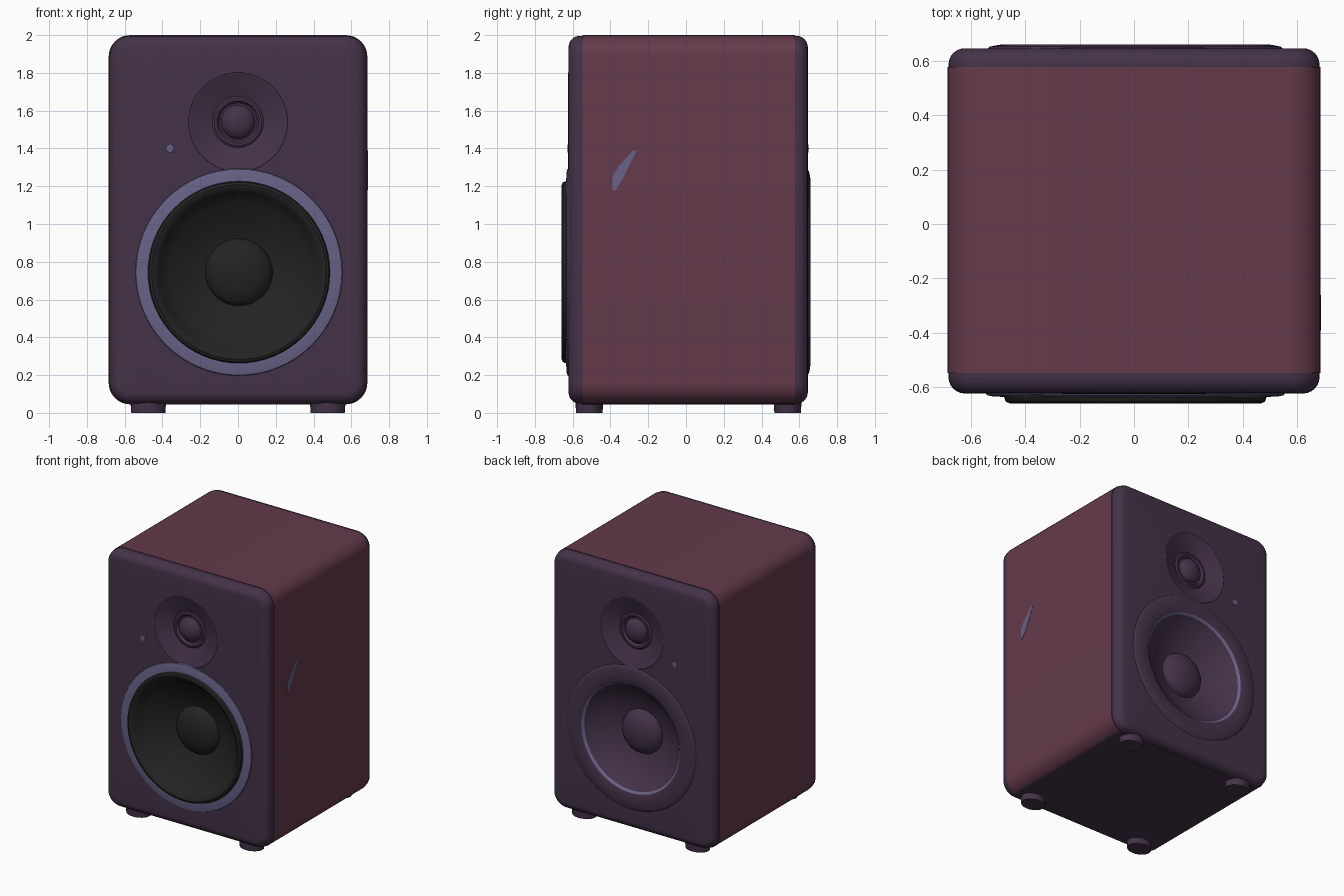
import bpy, bmesh, math
from mathutils import Vector

if "Cube" in bpy.data.objects:
    bpy.data.objects.remove(bpy.data.objects["Cube"])


def material(name, rgb):
    lin = [((c / 255 + 0.055) / 1.055) ** 2.4 for c in rgb]
    m = bpy.data.materials.new(name)
    m.diffuse_color = (*lin, 1)
    m.use_nodes = True
    m.node_tree.nodes["Principled BSDF"].inputs["Base Color"].default_value = m.diffuse_color
    return m


MAROON = material("maroon", (100, 58, 75))
PURPLE = material("dark purple", (68, 50, 72))
BLUE = material("slate blue", (104, 98, 135))
BLACK = material("black", (35, 35, 35))


def finish(bm, name, mats, angle=35):
    me = bpy.data.meshes.new(name)
    bm.to_mesh(me)
    bm.free()
    for m in mats:
        me.materials.append(m)
    me.set_sharp_from_angle(angle=math.radians(angle))
    ob = bpy.data.objects.new(name, me)
    bpy.context.collection.objects.link(ob)
    return ob


Y_FRONT, Y_BACK = -0.622, 0.645
WOOFER, TWEETER = (0.005, 0.745), (0.0, 1.54)


# Cabinet: rounded rectangle lofted from front to back, with driver openings
def section(bm, y, inset):
    w, h, r = 0.685 - inset, 0.9775 - inset, 0.115 - inset
    verts = []
    for q, (sx, sz) in enumerate([(1, 1), (-1, 1), (-1, -1), (1, -1)]):
        for k in range(9):
            a = math.pi / 2 * (q + k / 8)
            verts.append(bm.verts.new((sx * (w - r) + r * math.cos(a), y,
                                       1.0225 + sz * (h - r) + r * math.sin(a))))
    return verts


def circle_edges(bm, centre, r, y, n=64):
    vs = [bm.verts.new((centre[0] + r * math.cos(2 * math.pi * i / n), y,
                        centre[1] + r * math.sin(2 * math.pi * i / n))) for i in range(n)]
    return [bm.edges.new((vs[i], vs[(i + 1) % n])) for i in range(n)]


def cabinet():
    R, arc = 0.06, [math.pi / 12 * k for k in range(7)]
    path = [(Y_FRONT + R * (1 - math.cos(t)), 0.004 + R * (1 - math.sin(t))) for t in arc]
    path += [(-0.547, 0.004), (-0.547, 0), (0.577, 0), (0.577, 0.004)]
    path += [(Y_BACK - R * (1 - math.cos(t)), 0.004 + R * (1 - math.sin(t))) for t in reversed(arc)]
    bm = bmesh.new()
    rings = [section(bm, y, i) for y, i in path]
    n = len(rings[0])
    for a, b in zip(rings, rings[1:]):
        for i in range(n):
            j = (i + 1) % n
            bm.faces.new((a[i], a[j], b[j], b[i]))
    for ring, y in ((rings[0], Y_FRONT), (rings[-1], Y_BACK)):
        edges = [bm.edges.get((ring[i], ring[(i + 1) % n])) for i in range(n)]
        edges += circle_edges(bm, WOOFER, 0.5, y) + circle_edges(bm, TWEETER, 0.255, y)
        bmesh.ops.triangle_fill(bm, edges=edges, use_beauty=True, normal=(0, 1, 0))
    bmesh.ops.recalc_face_normals(bm, faces=bm.faces)
    bm.normal_update()
    if sum(f.normal.dot(f.calc_center_median() - Vector((0, 0, 1))) for f in bm.faces) < 0:
        bmesh.ops.reverse_faces(bm, faces=bm.faces)
        bm.normal_update()
    for f in bm.faces:
        y = f.calc_center_median().y
        f.smooth = abs(f.normal.y) < 0.9999
        wrap = -0.547 < y < 0.577 and f.normal.z > -0.95
        f.material_index = 0 if wrap else 1
    finish(bm, "cabinet", [MAROON, PURPLE])


# Round parts: profile of (radius, height above baffle, material of the next band)
def lathe(name, centre, side, profile, mats, n=64):
    base = Y_FRONT if side < 0 else Y_BACK
    bm = bmesh.new()
    rings = []
    for r, d, _ in profile:
        count = 1 if r == 0 else n
        rings.append([bm.verts.new((centre[0] + r * math.cos(2 * math.pi * i / n), base + side * d,
                                    centre[1] + r * math.sin(2 * math.pi * i / n)))
                      for i in range(count)])
    for (a, b), (_, _, m) in zip(zip(rings, rings[1:]), profile):
        for i in range(n):
            j = (i + 1) % n
            f = bm.faces.new((a[i], a[j], b[0]) if len(b) == 1 else (a[i], a[j], b[j], b[i]))
            f.material_index, f.smooth = m, True
    bm.normal_update()
    if sum(f.normal.y * f.calc_area() for f in bm.faces) * side < 0:
        bmesh.ops.reverse_faces(bm, faces=bm.faces)
    finish(bm, name, mats)


def dome(r, low, high, m):
    return [(r * math.cos(math.pi / 16 * k) if k < 8 else 0,
             low + (high - low) * math.sin(math.pi / 16 * k), m) for k in range(9)]


cabinet()

# Front woofer: blue trim ring, black surround, cone and dust cap
lathe("front_woofer", WOOFER, -1,
      [(0.55, -0.004, 0), (0.545, 0.006, 0), (0.53, 0.010, 0), (0.482, 0.013, 1),
       (0.476, 0.030, 1), (0.462, 0.036, 1), (0.445, 0.032, 1), (0.425, 0.012, 1),
       (0.405, -0.018, 1), (0.37, -0.045, 1), (0.28, -0.095, 1), (0.19, -0.14, 1)]
      + dome(0.178, -0.142, -0.065, 1), [BLUE, BLACK])

# Rear woofer: purple with a thin blue line
lathe("rear_woofer", WOOFER, 1,
      [(0.545, -0.004, 0), (0.535, 0.006, 0), (0.515, 0.010, 0), (0.49, 0.014, 0),
       (0.42, 0.014, 0), (0.412, 0.010, 1), (0.398, -0.004, 0), (0.37, -0.035, 0),
       (0.28, -0.09, 0), (0.175, -0.135, 0)]
      + dome(0.165, -0.137, -0.055, 0), [PURPLE, BLUE])

# Tweeters, power lights and feet on both sides
for side, label in ((-1, "front"), (1, "rear")):
    lathe(label + "_tweeter", TWEETER, side,
          [(0.268, -0.001, 0), (0.262, 0.002, 0), (0.25, -0.004, 0), (0.19, -0.022, 0),
           (0.135, -0.045, 0), (0.125, -0.038, 0), (0.112, -0.038, 0), (0.1, -0.055, 0)]
          + dome(0.09, -0.055, 0.0, 0), [PURPLE])
    lathe(label + "_light", (-0.36, 1.40), side,
          [(0.023, -0.002, 0), (0.021, 0.004, 0), (0, 0.005, 0)], [BLUE], 16)
    for sx in (-1, 1):
        bm = bmesh.new()
        bmesh.ops.create_cone(bm, cap_ends=True, segments=24, radius1=0.09, radius2=0.096, depth=0.08)
        bmesh.ops.scale(bm, vec=(1, 0.78, 1), verts=bm.verts)
        bmesh.ops.translate(bm, vec=(sx * 0.475, -0.512 if side < 0 else 0.538, 0.04), verts=bm.verts)
        for f in bm.faces:
            f.smooth = abs(f.normal.z) < 0.9
        finish(bm, label + ("_left_foot" if sx < 0 else "_right_foot"), [PURPLE])

# Blue mark on the right side
bm = bmesh.new()
mark = [(-0.39, 1.18), (-0.37, 1.18), (-0.33, 1.25), (-0.26, 1.39), (-0.28, 1.39), (-0.36, 1.30), (-0.39, 1.25)]
face = bm.faces.new([bm.verts.new((0.684, y, z)) for y, z in mark])
out = bmesh.ops.extrude_face_region(bm, geom=[face])
bmesh.ops.translate(bm, vec=(0.003, 0, 0), verts=[v for v in out["geom"] if isinstance(v, bmesh.types.BMVert)])
bmesh.ops.recalc_face_normals(bm, faces=bm.faces)
finish(bm, "side_mark", [BLUE])
